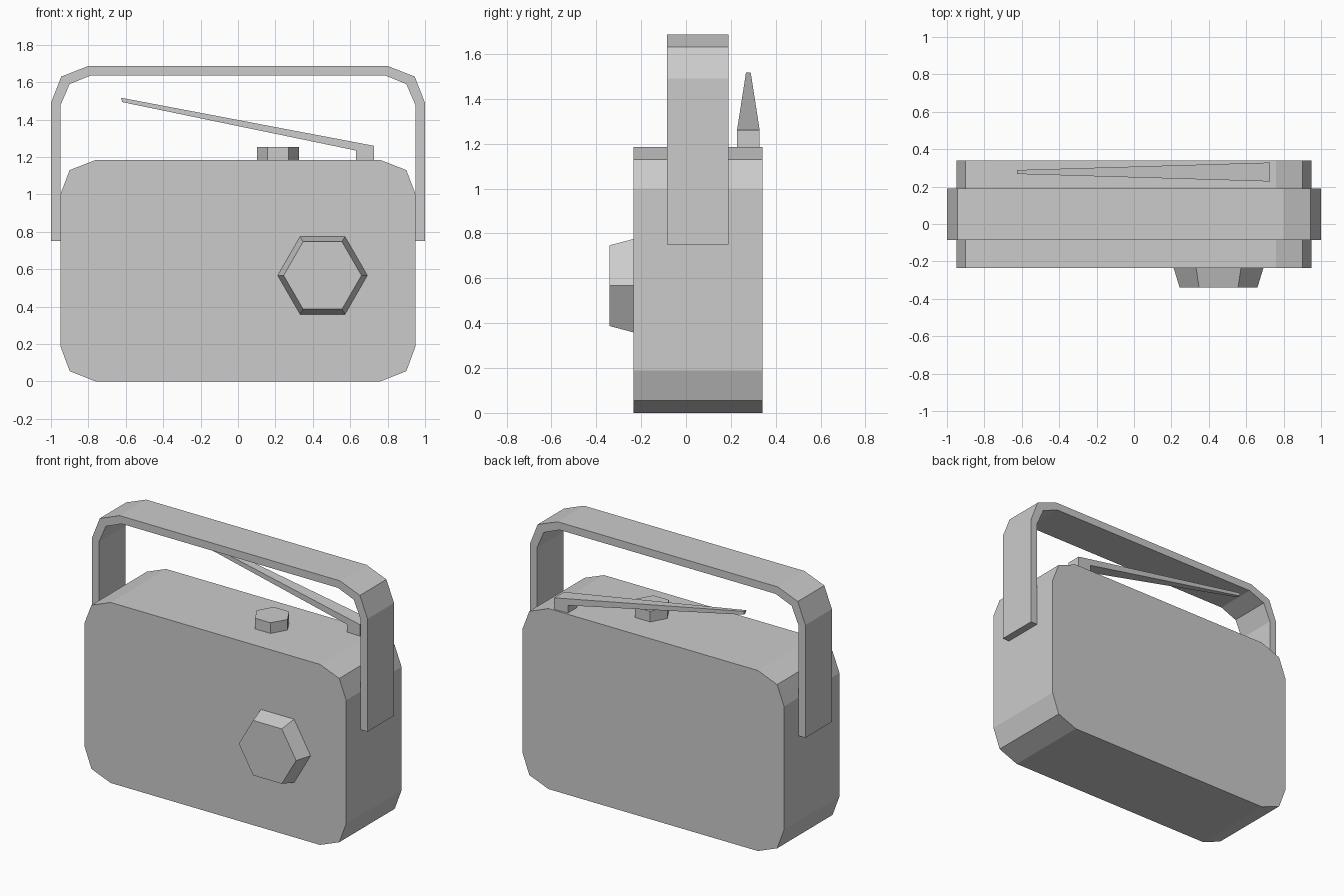
import bpy, bmesh, math
from mathutils import Matrix, Vector

cube = bpy.data.objects.get("Cube")
if cube:
    bpy.data.objects.remove(cube, do_unlink=True)

grey = bpy.data.materials.new("plain grey")
grey.use_nodes = True
grey.diffuse_color = (0.6, 0.6, 0.6, 1)
grey.node_tree.nodes["Principled BSDF"].inputs["Base Color"].default_value = (0.6, 0.6, 0.6, 1)


def finish(name, bm):
    bmesh.ops.recalc_face_normals(bm, faces=bm.faces)
    mesh = bpy.data.meshes.new(name)
    bm.to_mesh(mesh)
    bm.free()
    mesh.materials.append(grey)
    obj = bpy.data.objects.new(name, mesh)
    bpy.context.collection.objects.link(obj)
    return obj


def extrude_profile(name, points, y0, y1):
    """Extrude an outline in the xz plane from y0 to y1."""
    bm = bmesh.new()
    face = bm.faces.new([bm.verts.new((x, y0, z)) for x, z in points])
    ext = bmesh.ops.extrude_face_region(bm, geom=[face])
    verts = [g for g in ext["geom"] if isinstance(g, bmesh.types.BMVert)]
    bmesh.ops.translate(bm, verts=verts, vec=(0, y1 - y0, 0))
    return finish(name, bm)


def mirrored(half):
    """Right half of a line, continued by its mirror image."""
    return half + [(-x, z) for x, z in reversed(half)]


def hex_knob(name, centre, r_base, r_top, depth, tilt=0):
    """Six-sided knob with a corner on the x axis."""
    bm = bmesh.new()
    bmesh.ops.create_cone(bm, cap_ends=True, segments=6, radius1=r_base, radius2=r_top, depth=depth)
    # Put a corner on the x axis
    corner = max((v.co for v in bm.verts), key=lambda c: c.x)
    turn = Matrix.Rotation(-math.atan2(corner.y, corner.x), 4, "Z")
    place = Matrix.Translation(Vector(centre)) @ Matrix.Rotation(tilt, 4, "X")
    bmesh.ops.transform(bm, matrix=place @ turn, verts=bm.verts)
    return finish(name, bm)


# Case with cut corners
case = [(0.76, 0), (0.9, 0.055), (0.95, 0.19), (0.95, 1.0), (0.9, 1.13), (0.76, 1.185)]
extrude_profile("case", mirrored(case), -0.235, 0.34)

# Carrying handle, a flat band over the case
outer = [(1, 0.75), (1, 1.49), (0.945, 1.63), (0.8, 1.687)]
inner = [(0.95, 0.75), (0.95, 1.475), (0.9, 1.59), (0.785, 1.637)]
extrude_profile("handle", mirrored(outer) + mirrored(inner)[::-1], -0.085, 0.19)

# Tuning dial on the front and small knob on top
hex_knob("tuning_dial", (0.452, -0.2875, 0.567), 0.24, 0.208, 0.105, math.pi / 2)
hex_knob("top_knob", (0.213, 0.05, 1.22), 0.112, 0.112, 0.07)

# Aerial: bent side outline, narrowing towards the tip
aerial = extrude_profile("aerial", [(0.727, 1.185), (0.727, 1.26), (-0.625, 1.517),
                                    (-0.62, 1.494), (0.63, 1.235), (0.63, 1.185)], -0.5, 0.5)
for v in aerial.data.vertices:
    t = (v.co.x + 0.625) / 1.352
    v.co.y = 0.278 + v.co.y * (0.021 + 0.08 * t)
